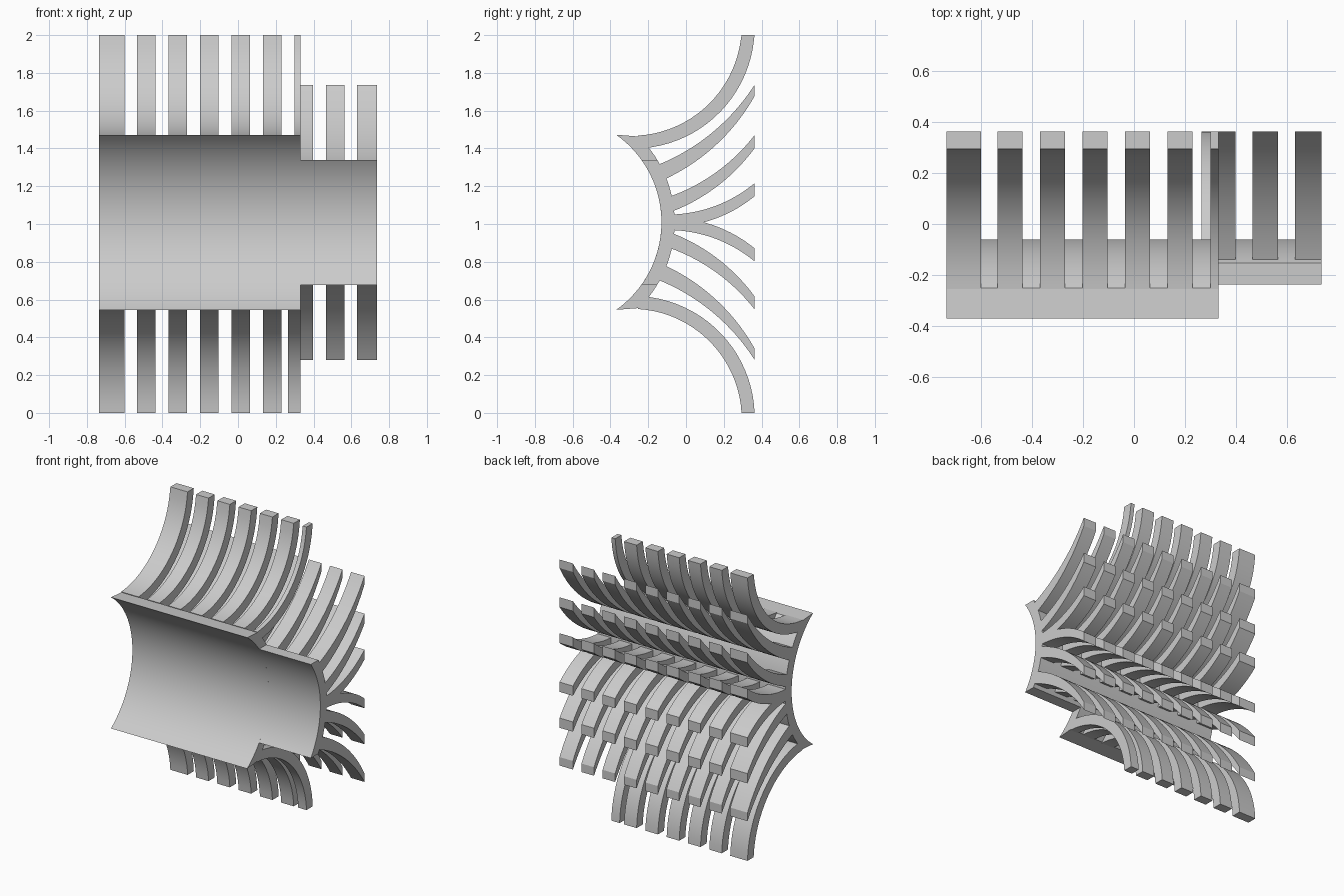
import bpy, bmesh, math
from mathutils import Vector

MID = 1.009          # height of the symmetry plane
AXIS_Y = -0.698      # axis of the concave shell
R_IN, R_OUT = 0.568, 0.638

old = bpy.data.objects.get("Cube")
if old:
    bpy.data.objects.remove(old, do_unlink=True)

grey = bpy.data.materials.new("plain grey")
grey.use_nodes = True
colour = (0.6, 0.6, 0.6, 1)
grey.diffuse_color = colour
grey.node_tree.nodes["Principled BSDF"].inputs["Base Color"].default_value = colour


def sag_arc(p, q, sag, n=20):
    """Circular arc from p to q in (y, z), bulging to the lower right."""
    p, q = Vector(p), Vector(q)
    chord = q - p
    half = chord.length / 2
    radius = (half * half + sag * sag) / (2 * sag)
    out = Vector((chord.y, -chord.x)).normalized()
    centre = (p + q) / 2 + out * (sag - radius)
    a = math.atan2(p.y - centre.y, p.x - centre.x)
    b = math.atan2(q.y - centre.y, q.x - centre.x)
    pts = []
    for i in range(n + 1):
        t = a + (b - a) * i / n
        pts.append((centre.x + radius * math.cos(t), centre.y + radius * math.sin(t)))
    return pts


def shell_arc(radius, angle, n=40):
    """Arc about the shell axis, from bottom to top."""
    angles = [angle * (2 * i / n - 1) for i in range(n + 1)]
    return [(AXIS_Y + radius * math.cos(t), MID + radius * math.sin(t)) for t in angles]


def make_strips(name, edge_a, edge_b, spans):
    """Solid strip between two (y, z) edges, extruded along each x span."""
    bm = bmesh.new()
    for x0, x1 in spans:
        rings = []
        for (ya, za), (yb, zb) in zip(edge_a, edge_b):
            corners = ((x0, ya, za), (x1, ya, za), (x1, yb, zb), (x0, yb, zb))
            rings.append([bm.verts.new(c) for c in corners])
        for r, s in zip(rings, rings[1:]):
            for k in range(4):
                m = (k + 1) % 4
                bm.faces.new((r[k], r[m], s[m], s[k]))
        bm.faces.new(rings[0])
        bm.faces.new(rings[-1])
    bmesh.ops.recalc_face_normals(bm, faces=bm.faces)
    mesh = bpy.data.meshes.new(name)
    bm.to_mesh(mesh)
    bm.free()
    mesh.materials.append(grey)
    obj = bpy.data.objects.new(name, mesh)
    bpy.context.collection.objects.link(obj)
    bpy.ops.object.select_all(action="DESELECT")
    obj.select_set(True)
    bpy.context.view_layer.objects.active = obj
    bpy.ops.object.shade_smooth_by_angle(angle=math.radians(30))


def flip(points):
    return [(y, 2 * MID - z) for y, z in points]


def trim(points):
    return [(y, min(max(z, 0), 2)) for y, z in points]


# Concave front shell: tall part with pointed lips, short part cut level
make_strips("tall_shell", shell_arc(R_IN, 0.954), shell_arc(R_OUT, 0.792), [(-0.735, 0.33)])
cut = 0.331
make_strips("short_shell", shell_arc(R_IN, math.asin(cut / R_IN)),
            shell_arc(R_OUT, math.asin(cut / R_OUT)), [(0.33, 0.735)])

# Rib positions along the shell
common = [(-0.735, -0.6)] + [(-0.534 + 0.1665 * i, -0.436 + 0.1665 * i) for i in range(5)]
inner_spans = common + [(0.3, 0.398), (0.465, 0.563), (0.63, 0.735)]

# Rib rows, each given by its upper and lower edge: start, end, bulge
rows = {
    "outer": (((-0.255, 1.468), (0.294, 2.018), 0.148), ((-0.23, 1.401), (0.363, 2.018), 0.163)),
    "second": (((-0.167, 1.306), (0.363, 1.737), 0.055), ((-0.135, 1.227), (0.363, 1.677), 0.055)),
    "third": (((-0.109, 1.137), (0.363, 1.47), 0.043), ((-0.098, 1.057), (0.363, 1.401), 0.043)),
    "middle": (((-0.098, 1.05), (0.363, 1.216), 0.043), ((-0.098, 0.985), (0.363, 1.147), 0.043)),
}
for name, (upper, lower) in rows.items():
    a, b = sag_arc(*upper), sag_arc(*lower)
    top_spans = low_spans = inner_spans
    if name == "outer":
        top_spans = common + [(0.3, 0.33)]
        low_spans = common + [(0.265, 0.33)]
    make_strips(name + "_upper_ribs", trim(a), trim(b), top_spans)
    make_strips(name + "_lower_ribs", trim(flip(a)), trim(flip(b)), low_spans)
